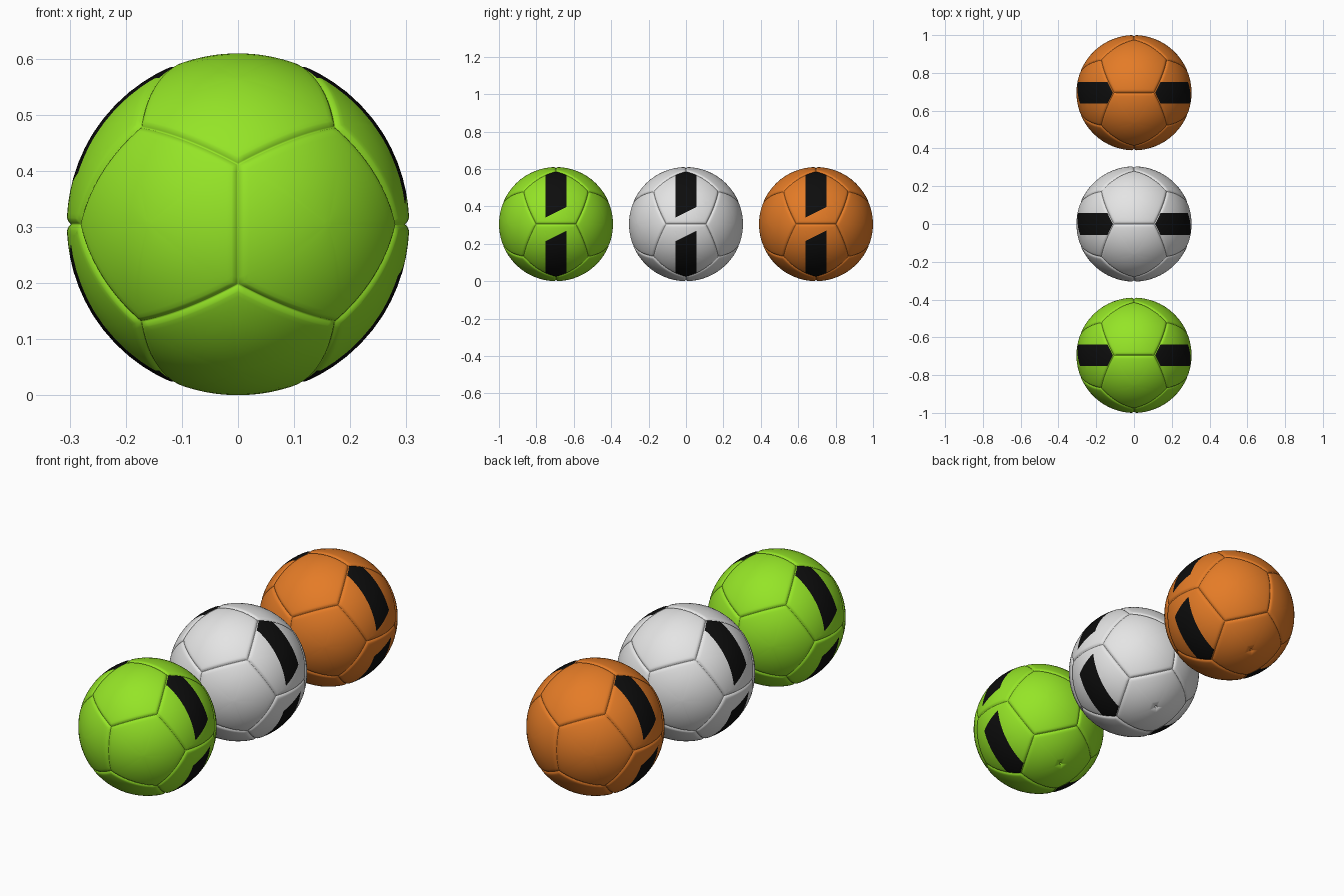
import bpy, bmesh, math
from mathutils import Vector

if "Cube" in bpy.data.objects:
    bpy.data.objects.remove(bpy.data.objects["Cube"])

R = 0.305            # ball radius
SEAM_W, SEAM_D = 0.014, 0.007
PHI = (1 + 5 ** 0.5) / 2
SIDE = 16            # segments along each panel side
RINGS = [0.018, 0.032, 0.15, 0.3, 0.45, 0.6, 0.75, 0.86, 0.917,
         0.935, 0.955, 0.97, 0.985, 1.0]
S = (-1, 1)

# Dodecahedron panel directions and corners
normals, corners = [], []
for a in S:
    for b in S:
        normals += [Vector((a, b * PHI, 0)).normalized(),
                    Vector((0, a, b * PHI)).normalized(),
                    Vector((b * PHI, 0, a)).normalized()]
        corners += [Vector((0, a * PHI, b / PHI)), Vector((b / PHI, 0, a * PHI)),
                    Vector((a * PHI, b / PHI, 0))]
        corners += [Vector((a, b, c)) for c in S]
VALVE = Vector((0, 1, -PHI)).normalized()


def panel_of(p):
    return max(normals, key=lambda n: n.dot(p))


def seam_distance(p):
    """Distance along the ball from p to the nearest seam."""
    q = p.normalized()
    first, second = sorted(normals, key=lambda n: -n.dot(q))[:2]
    return R * math.asin(min(1, q.dot((first - second).normalized())))


def surface(p):
    s = min(1, max(0, seam_distance(p)) / SEAM_W)
    return p.normalized() * (R - SEAM_D * (1 - s) ** 2)


def add_panel(bm, n):
    ring5 = sorted(corners, key=lambda c: -c.dot(n))[:5]
    u = ring5[0] - n * ring5[0].dot(n)
    v = n.cross(u)
    ring5.sort(key=lambda c: math.atan2(c.dot(v), c.dot(u)))
    mid = sum(ring5, Vector()) / 5
    rim = [ring5[i].lerp(ring5[(i + 1) % 5], j / SIDE)
           for i in range(5) for j in range(SIDE)]
    valve = n.dot(VALVE) > 0.99
    dent = 0.006 if valve else 0     # small valve hole
    centre = bm.verts.new(n * (R - dent))
    prev = None
    for t in RINGS:
        cur = []
        for e in rim:
            p = surface(mid.lerp(e, t))
            if t < 0.02:
                p -= n * dent
            cur.append(bm.verts.new(p))
        for i in range(len(cur)):
            k = (i + 1) % len(cur)
            if prev:
                bm.faces.new((prev[i], cur[i], cur[k], prev[k]))
            else:
                bm.faces.new((centre, cur[i], cur[k]))
        prev = cur


HALF, END, SLANT = 0.057, 0.063, 0.5    # stripe half width, end height, end slant


def is_striped(n):
    return abs(n.y) < 0.01 and abs(n.x) > 0.5


def cut(bm, chosen, co, no):
    faces = [f for f in bm.faces if chosen(panel_of(f.calc_center_median()))]
    geom = set(faces)
    for f in faces:
        geom.update(f.edges)
        geom.update(f.verts)
    bmesh.ops.bisect_plane(bm, geom=list(geom), dist=1e-5, plane_co=co, plane_no=no)


def sign(x):
    return 1 if x > 0 else -1


def in_stripe(c):
    n = panel_of(c)
    if not is_striped(n) or abs(c.y) > HALF:
        return False
    height = (c.z - SLANT * sign(n.x) * c.y) * sign(n.z)
    return height > END and seam_distance(c) > 0.0045


# Master ball mesh: panels, then stripe outlines cut into the four side panels
bm = bmesh.new()
for n in normals:
    add_panel(bm, n)
bmesh.ops.remove_doubles(bm, verts=bm.verts, dist=1e-5)
for s in S:
    cut(bm, is_striped, (0, s * HALF, 0), (0, 1, 0))
for panel in [n for n in normals if is_striped(n)]:
    cut(bm, lambda n: n.dot(panel) > 0.99, (0, 0, END * sign(panel.z)),
        (0, -SLANT * sign(panel.x), 1))
bmesh.ops.recalc_face_normals(bm, faces=bm.faces)
for f in bm.faces:
    f.smooth = True
    f.material_index = int(in_stripe(f.calc_center_median()))


def material(name, rgb):
    m = bpy.data.materials.new(name)
    m.diffuse_color = (*rgb, 1)
    m.use_nodes = True
    m.node_tree.nodes["Principled BSDF"].inputs["Base Color"].default_value = m.diffuse_color
    return m


black = material("stripe black", (0.004, 0.004, 0.004))

# Three balls in a row
for name, y, rgb in (("green", -0.695, (0.30, 0.78, 0.02)),
                     ("white", 0.0, (0.78, 0.78, 0.78)),
                     ("orange", 0.695, (0.78, 0.20, 0.02))):
    mesh = bpy.data.meshes.new(name + "_ball")
    bm.to_mesh(mesh)
    mesh.materials.append(material(name + " panels", rgb))
    mesh.materials.append(black)
    ob = bpy.data.objects.new(name + "_ball", mesh)
    ob.location = (0, y, R)
    bpy.context.collection.objects.link(ob)
bm.free()
